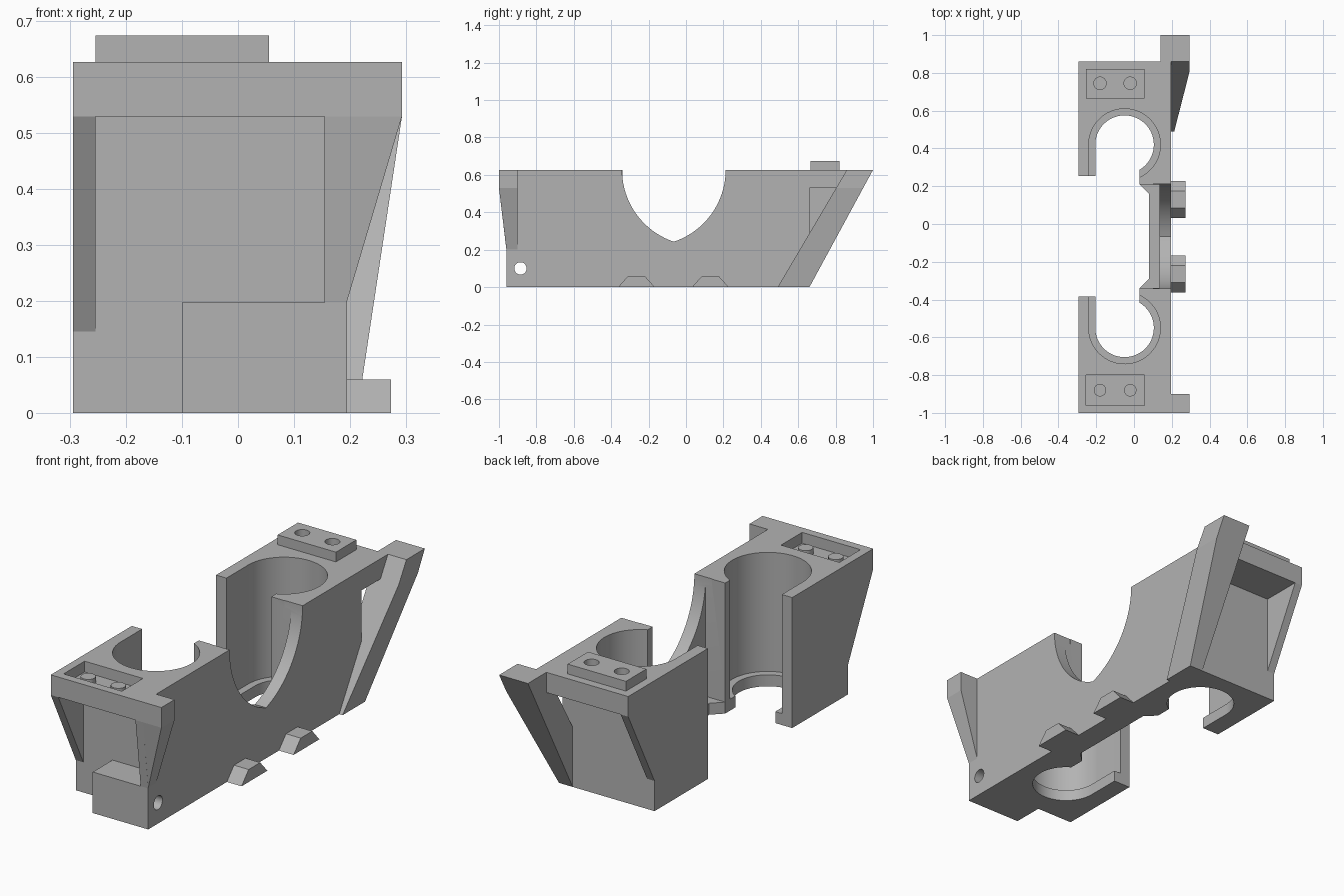
import bpy, bmesh, math
from mathutils import Vector

cube = bpy.data.objects.get("Cube")
if cube:
    bpy.data.objects.remove(cube)

grey = bpy.data.materials.new("plain_grey")
grey.use_nodes = True
grey.diffuse_color = (0.45, 0.45, 0.45, 1)
grey.node_tree.nodes["Principled BSDF"].inputs["Base Color"].default_value = (0.45, 0.45, 0.45, 1)

MID = -0.065            # the cradles mirror about this y
LEFT, RIGHT, TOP = -0.295, 0.195, 0.627
CEIL, LIP = 0.53, 0.055


def finish(name, bm):
    bmesh.ops.recalc_face_normals(bm, faces=bm.faces)
    mesh = bpy.data.meshes.new(name)
    bm.to_mesh(mesh)
    bm.free()
    mesh.materials.append(grey)
    ob = bpy.data.objects.new(name, mesh)
    bpy.context.collection.objects.link(ob)
    return ob


def prism(name, outline, axis, lo, hi):
    """Extrude a 2D outline along x (outline is y,z) or z (outline is x,y)."""
    def place(p, t):
        return (t, p[0], p[1]) if axis == "x" else (p[0], p[1], t)
    bm = bmesh.new()
    face = bm.faces.new([bm.verts.new(place(p, lo)) for p in outline])
    ext = bmesh.ops.extrude_face_region(bm, geom=[face])
    shift = Vector(place((0, 0), hi - lo))
    bmesh.ops.translate(bm, vec=shift, verts=[g for g in ext["geom"] if isinstance(g, bmesh.types.BMVert)])
    return finish(name, bm)


def box(name, x, y, z):
    return prism(name, [(x[0], y[0]), (x[1], y[0]), (x[1], y[1]), (x[0], y[1])], "z", *z)


def hull(name, points):
    bm = bmesh.new()
    for p in points:
        bm.verts.new(p)
    bmesh.ops.convex_hull(bm, input=bm.verts)
    bmesh.ops.dissolve_limit(bm, angle_limit=0.01, verts=bm.verts, edges=bm.edges)
    return finish(name, bm)


def circle(cx, cy, r, n=32):
    return [(cx + r * math.cos(2 * math.pi * i / n), cy + r * math.sin(2 * math.pi * i / n)) for i in range(n)]


def cut(target, cutter):
    cutter.hide_render = True
    mod = target.modifiers.new("cut", "BOOLEAN")
    mod.operation, mod.solver, mod.object = "DIFFERENCE", "EXACT", cutter
    bpy.context.view_layer.objects.active = target
    bpy.ops.object.modifier_apply(modifier=mod.name)
    bpy.data.objects.remove(cutter)


def smooth(ob):
    bpy.ops.object.select_all(action="DESELECT")
    ob.select_set(True)
    bpy.context.view_layer.objects.active = ob
    bpy.ops.object.shade_smooth_by_angle(angle=math.radians(25))


# Main body: long block with sloped overhanging ends
body = prism("body", [(-0.81, 0), (-0.81, 0.145), (-1, CEIL), (-1, TOP),
                      (0.86, TOP), (0.86, CEIL), (0.66, 0.145), (0.66, 0)], "x", LEFT, RIGHT)

# Recesses under both overhangs
cut(body, box("front_recess", (-0.255, 0.3), (-1.1, -0.81), (-0.1, CEIL)))
cut(body, box("rear_recess", (-0.255, 0.3), (0.66, 1.1), (-0.1, CEIL)))

# Open middle, leaving the thin side wall and a low ledge
cut(body, box("middle_space", (-0.4, 0.135), (-0.34, 0.21), (LIP, 1)))
cut(body, box("leg_gap", (-0.4, -0.15), (-0.385, 0.255), (-0.1, 1)))
cut(body, prism("ledge_gap", [(-0.4, -0.34), (0.03, -0.34), (0.08, -0.29),
                              (0.08, 0.16), (0.03, 0.21), (-0.4, 0.21)], "z", -0.1, 0.1))


# Cradle bores, each with a narrower bottom lip
def keyhole(r, side):
    cx, cy = -0.05, 0.42
    start = -math.acos(0.08 / r)
    steps = 40
    pts = []
    for i in range(steps + 1):
        a = start + (math.pi - start) * i / steps
        pts.append((cx + r * math.cos(a), cy + r * math.sin(a)))
    pts += [(cx - r, MID - 0.03), (0.03, MID - 0.03)]
    return [(x, MID + side * (y - MID)) for x, y in pts]


for side in (1, -1):
    cut(body, prism("bore", keyhole(0.19, side), "z", LIP, 1))
    cut(body, prism("lip_bore", keyhole(0.155, side), "z", -0.1, LIP + 0.02))

# Pointed arch notch in the side wall
R, HALF = 0.405, 0.277
sweep = math.acos((R - HALF) / R)
arc = [(HALF - R + R * math.cos(sweep * i / 20), TOP - R * math.sin(sweep * i / 20)) for i in range(21)]
notch = [(MID + y, z) for y, z in arc] + [(MID - y, z) for y, z in reversed(arc[:-1])]
notch = [(MID + HALF, 1)] + notch + [(MID - HALF, 1)]
cut(body, prism("notch", notch, "x", 0.1, 0.3))

# Socket in the front top
cut(body, box("socket", (-0.255, 0.055), (-0.96, -0.8), (0.575, 1)))
smooth(body)

# Pegs in the socket, plug with matching holes at the rear
plug = box("rear_plug", (-0.255, 0.055), (0.665, 0.82), (TOP - 0.001, 0.674))
for i, x in enumerate((-0.18, -0.02)):
    smooth(prism("socket_peg_%d" % (i + 1), circle(x, -0.88, 0.033), "z", 0.57, 0.605))
    cut(plug, prism("plug_hole", circle(x, 0.745, 0.033), "z", 0.635, 1))
smooth(plug)

# Front foot block with a cross hole
foot = box("front_foot", (-0.1, RIGHT), (-0.96, -0.805), (0, 0.197))
cut(foot, prism("cross_hole", circle(-0.885, 0.1, 0.033), "x", -0.3, 0.4))
smooth(foot)

# Front cheek and its flared wing
prism("front_cheek", [(-0.96, 0.197), (-1, CEIL), (-1, CEIL + 0.01), (-0.805, CEIL + 0.01),
                      (-0.805, 0.197)], "x", 0.155, RIGHT)
hull("front_wing", [(x, y, 0.2) for x in (0.19, RIGHT) for y in (-0.96, -0.9)]
     + [(x, y, z) for x in (0.19, 0.293) for y in (-1, -0.9) for z in (CEIL, TOP)])

# Sloping rear wing, narrowing towards the bottom
hull("rear_wing", [(x, y, z) for z, outer in ((0, 0.213), (CEIL, 0.293), (TOP, 0.293))
                   for x in (0.14, outer)
                   for y in (0.49 + 0.37 * z / TOP, 0.66 + 0.34 * z / TOP)])

# Side locating lugs
for name, y in (("front_lug", -0.265), ("rear_lug", 0.13)):
    prism(name, [(y - 0.098, 0), (y + 0.098, 0), (y + 0.044, 0.06), (y - 0.044, 0.06)],
          "x", RIGHT - 0.005, 0.273)
